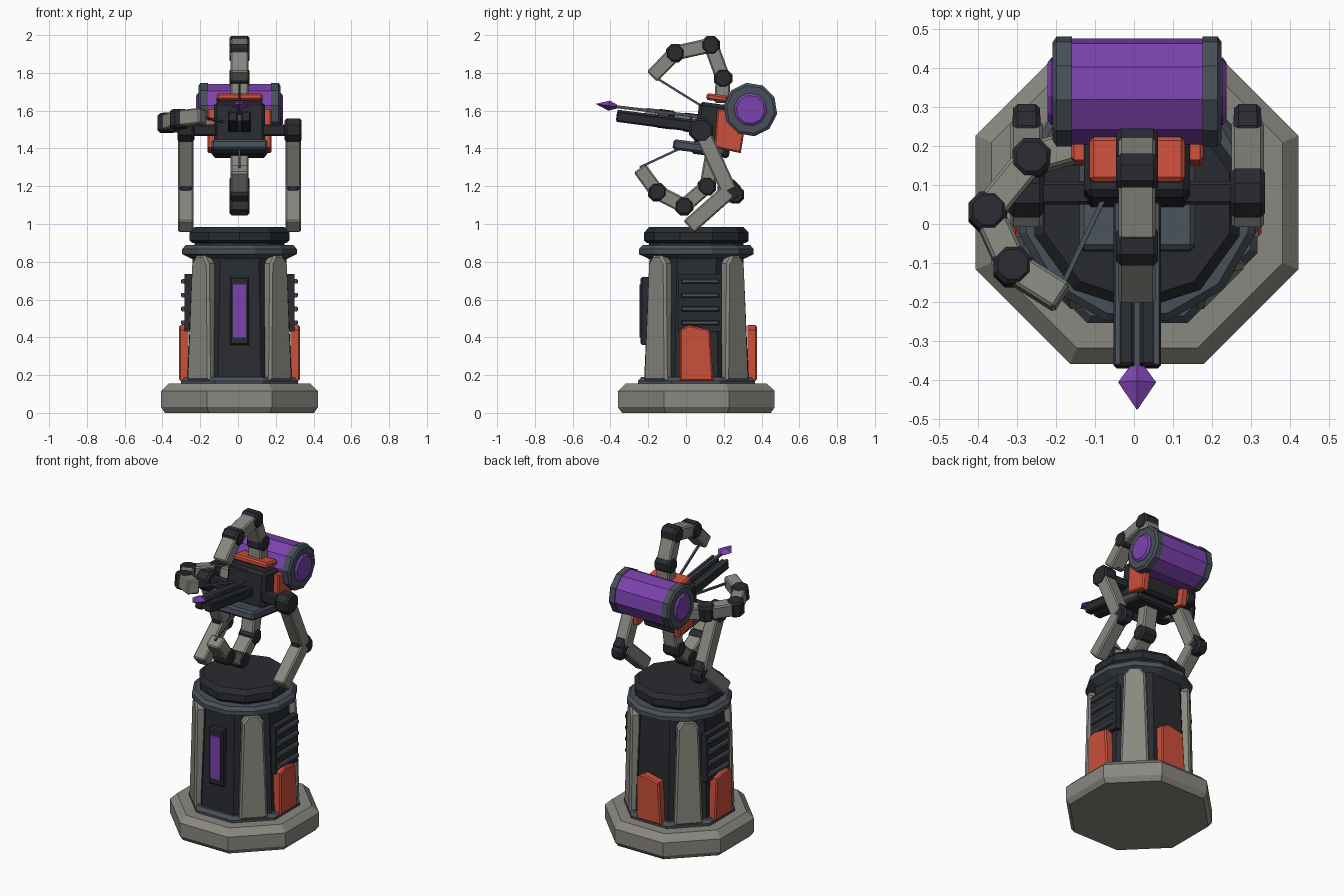
import bpy, bmesh
from math import pi, cos, sin, radians
from mathutils import Matrix, Vector

if "Cube" in bpy.data.objects:
    bpy.data.objects.remove(bpy.data.objects["Cube"])

CX, CY = 0.008, 0.055          # pedestal axis
TILT = Matrix.Rotation(radians(-7.5), 4, 'X')


def material(name, rgb):
    m = bpy.data.materials.new(name)
    m.diffuse_color = (*rgb, 1)
    m.use_nodes = True
    m.node_tree.nodes["Principled BSDF"].inputs["Base Color"].default_value = m.diffuse_color
    return m


LIGHT = material("warm_grey", (0.25, 0.245, 0.215))
DARK = material("charcoal", (0.022, 0.024, 0.03))
STEEL = material("blue_grey", (0.065, 0.08, 0.1))
PURPLE = material("purple", (0.2, 0.055, 0.42))
RED = material("red", (0.6, 0.08, 0.045))


def finish(name, bm, mat, M=Matrix()):
    bmesh.ops.recalc_face_normals(bm, faces=bm.faces)
    me = bpy.data.meshes.new(name)
    bm.to_mesh(me)
    bm.free()
    me.transform(M)
    me.materials.append(mat)
    ob = bpy.data.objects.new(name, me)
    bpy.context.collection.objects.link(ob)
    return ob


def lathe(name, prof, n, rot, mat, M):
    """Low-poly turned solid from (radius, height) points."""
    bm = bmesh.new()
    rings = [[bm.verts.new((r * cos(radians(rot) + 2 * pi * i / n),
                            r * sin(radians(rot) + 2 * pi * i / n), z))
              for i in range(n)] for r, z in prof]
    for a, b in zip(rings, rings[1:]):
        for i in range(n):
            j = (i + 1) % n
            bm.faces.new((a[i], a[j], b[j], b[i]))
    bm.faces.new(rings[0])
    bm.faces.new(rings[-1])
    return finish(name, bm, mat, M)


def box(name, c, size, mat, R=Matrix(), bevel=0.01):
    bm = bmesh.new()
    bmesh.ops.create_cube(bm, size=1)
    bmesh.ops.scale(bm, vec=size, verts=bm.verts)
    if bevel:
        bmesh.ops.bevel(bm, geom=bm.edges[:], offset=bevel, segments=1, affect='EDGES')
    return finish(name, bm, mat, Matrix.Translation(c) @ R)


def prism(name, outline, depth, mat, M, bevel=0.008):
    """Outline in local XY extruded along local +Z."""
    bm = bmesh.new()
    lo = [bm.verts.new((x, y, 0)) for x, y in outline]
    hi = [bm.verts.new((x, y, depth)) for x, y in outline]
    n = len(lo)
    bm.faces.new(lo)
    top = bm.faces.new(hi)
    for i in range(n):
        bm.faces.new((lo[i], lo[(i + 1) % n], hi[(i + 1) % n], hi[i]))
    if bevel:
        bmesh.ops.bevel(bm, geom=top.edges[:], offset=bevel, segments=1, affect='EDGES')
    return finish(name, bm, mat, M)


def frame(origin, x, y, z):
    M = Matrix((x, y, z)).transposed().to_4x4()
    M.translation = origin
    return M


def wall(angle, r, lean=0):
    """Frame on the pedestal side: X tangent, Y up, Z outward."""
    a = radians(angle)
    M = frame((CX + r * cos(a), CY + r * sin(a), 0), (-sin(a), cos(a), 0), (0, 0, 1), (cos(a), sin(a), 0))
    return M @ Matrix.Rotation(radians(-lean), 4, 'X')


def bar(name, p, q, axis, w, t, mat, bevel=0.008):
    """Beam from p to q, w wide along axis and t thick."""
    p, q = Vector(p), Vector(q)
    z = (q - p).normalized()
    y = z.cross(Vector(axis)).normalized()
    x = y.cross(z)
    R = frame((0, 0, 0), x, y, z)
    return box(name, (p + q) / 2, (w, t, (q - p).length), mat, R, bevel)


def joint(name, c, axis, r, h, mat=DARK):
    R = Vector(axis).to_track_quat('Z', 'Y').to_matrix().to_4x4()
    b = 0.012
    lathe(name, [(r - b, -h / 2), (r, b - h / 2), (r, h / 2 - b), (r - b, h / 2)],
          8, 22.5, mat, Matrix.Translation(c) @ R)


# pedestal
P = Matrix.Translation((CX, CY, 0))
lathe("base_plinth", [(.427, 0), (.449, .03), (.449, .115), (.405, .155)], 8, 22.5, LIGHT, P)
lathe("base_collar", [(.335, .15), (.335, .17), (.315, .19)], 8, 22.5, STEEL, P)
lathe("column", [(.30, .16), (.268, .84)], 8, 22.5, DARK, P)
lathe("upper_ring", [(.26, .815), (.314, .84), (.314, .868), (.295, .888)], 12, 15, STEEL, P)
lathe("neck", [(.25, .86), (.25, .92)], 10, 90, DARK, P)
lathe("top_cap", [(.262, .90), (.277, .912), (.277, .955), (.25, .983)], 10, 90, DARK, P)

# corner armour plates
armour = [(-.085, .17), (.085, .17), (.064, .79), (.03, .835), (-.03, .835), (-.064, .79)]
for i in range(4):
    prism(f"corner_plate_{i}", armour, .05, LIGHT, wall(45 + 90 * i, .268, 1.2), .012)

# red skirt plates and vents
skirt = [(-.087, .17), (.09, .17), (.072, .44), (-.04, .465), (-.087, .44)]
for name, ang, s in (("right", 0, 1), ("back", 90, 1), ("left", 180, -1)):
    prism(f"{name}_skirt", [(s * u, z) for u, z in skirt], .05, RED, wall(ang, .27))
    if name != "back":
        W = wall(ang, .25)
        c = s * .02
        prism(f"{name}_vent", [(c - .115, .43), (c + .115, .43), (c + .115, .735), (c - .115, .735)],
              .04, DARK, W, 0)
        for k in range(4):
            z = .465 + .073 * k
            prism(f"{name}_slat_{k}", [(c - .1, z), (c + .1, z), (c + .1, z + .025), (c - .1, z + .025)],
                  .06, STEEL, W, .006)

# front light panel
prism("panel_frame", [(-.05, .36), (.05, .36), (.05, .72), (-.05, .72)], .055, DARK, wall(-90, .24))
prism("panel_light", [(-.035, .40), (.035, .40), (.035, .68), (-.035, .68)], .062, PURPLE, wall(-90, .24), 0)

# gun body
box("gun_body", (CX, .165, 1.52), (.272, .22, .23), DARK, TILT, .018)
box("chin_plate", (CX, .07, 1.404), (.297, .28, .055), STEEL, TILT, .012)
box("belly_plate", (CX, .13, 1.385), (.28, .2, .05), DARK, TILT, .012)
box("top_plate", (CX, .165, 1.668), (.245, .115, .036), RED, TILT, .01)
side = [(.165, 1.61), (.275, 1.60), (.31, 1.50), (.29, 1.375), (.15, 1.405)]
for s, name in ((1, "right"), (-1, "left")):
    prism(f"{name}_cheek", side, .04 * s, RED, frame((CX + s * .13, 0, 0), (0, 1, 0), (0, 0, 1), (1, 0, 0)))

# twin rail barrel
for s in (-1, 1):
    box(f"rail_{s}", (CX + s * .034, -.155, 1.542), (.054, .43, .058), DARK, TILT, .008)
    box(f"rail_strip_{s}", (CX + s * .05, -.155, 1.572), (.018, .42, .012), STEEL, TILT, .003)
box("rail_core", (CX, -.15, 1.535), (.03, .41, .035), STEEL, TILT, 0)

# crystal bolt
bar("bolt_shaft", (CX, -.38, 1.622), (CX, .08, 1.568), (1, 0, 0), .016, .016, STEEL, 0)
Q = Matrix.Translation((CX, -.365, 1.621)) @ TILT @ Matrix.Rotation(pi / 2, 4, 'X') @ Matrix.Diagonal((1, .55, 1, 1))
lathe("crystal_tip", [(.018, 0), (.049, .042), (.001, .113)], 4, 0, PURPLE, Q)

# rear drum
D = frame((CX, .341, 1.606), (0, 1, 0), (0, 0, 1), (1, 0, 0))
lathe("drum", [(.138, -.18), (.138, .18)], 10, 27, PURPLE, D)
lathe("drum_lamps", [(.075, -.23), (.088, -.22), (.088, .22), (.075, .23)], 10, 27, PURPLE, D)
for s in (-1, 1):
    lathe(f"drum_rim_{s}", [(.143, s * .168), (.143, s * .207), (.128, s * .217)], 10, 27, STEEL, D)


def limb(name, pts, axis, w, t, r, h):
    """Chain of beams with an octagonal knuckle at each inner point."""
    for i, (p, q) in enumerate(zip(pts, pts[1:])):
        bar(f"{name}_link_{i}", p, q, axis, w, t, LIGHT)
    for i, p in enumerate(pts[1:-1]):
        joint(f"{name}_knuckle_{i}", p, axis, r, h)


# folding limbs around the gun, each with a tension cable
X = (1, 0, 0)
limb("upper_arm", [(CX, .19, 1.64), (CX, .196, 1.772), (CX, .132, 1.947), (CX, -.058, 1.905), (CX, -.18, 1.78)],
     X, .095, .078, .053, .108)
bar("upper_cable", (CX, -.16, 1.775), (CX, .09, 1.62), X, .012, .012, STEEL, 0)
limb("lower_arm", [(CX, .14, 1.37), (CX, .111, 1.2), (CX, -.01, 1.095), (CX, -.153, 1.169), (CX, -.245, 1.295)],
     X, .095, .078, .053, .108)
bar("lower_cable", (CX, -.245, 1.30), (CX, -.02, 1.405), X, .012, .012, STEEL, 0)
UP = (0, sin(radians(7.5)), cos(radians(7.5)))
limb("left_arm", [(-.13, .205, 1.51), (-.263, .167, 1.525), (-.376, .03, 1.535), (-.312, -.11, 1.555), (-.185, -.19, 1.57)],
     UP, .085, .078, .053, .1)
bar("left_cable", (-.19, -.17, 1.567), (-.08, .06, 1.54), UP, .012, .012, STEEL, 0)

# side legs
for s, name in ((1, "right"), (-1, "left")):
    x = CX + s * .284
    hip, knee, foot = (x, .08, 1.497), (x, .228, 1.175), (x, .015, .985)
    limb(f"{name}_leg", [hip, knee, foot], X, .083, .085, .066, .072)
    joint(f"{name}_hip", hip, X, .068, .09)
    joint(f"{name}_knee_cover", (x, .262, 1.155), X, .05, .07)
    bar(f"{name}_hip_axle", (CX + s * .12, .08, 1.497), hip, (0, 1, 0), .06, .06, DARK)
